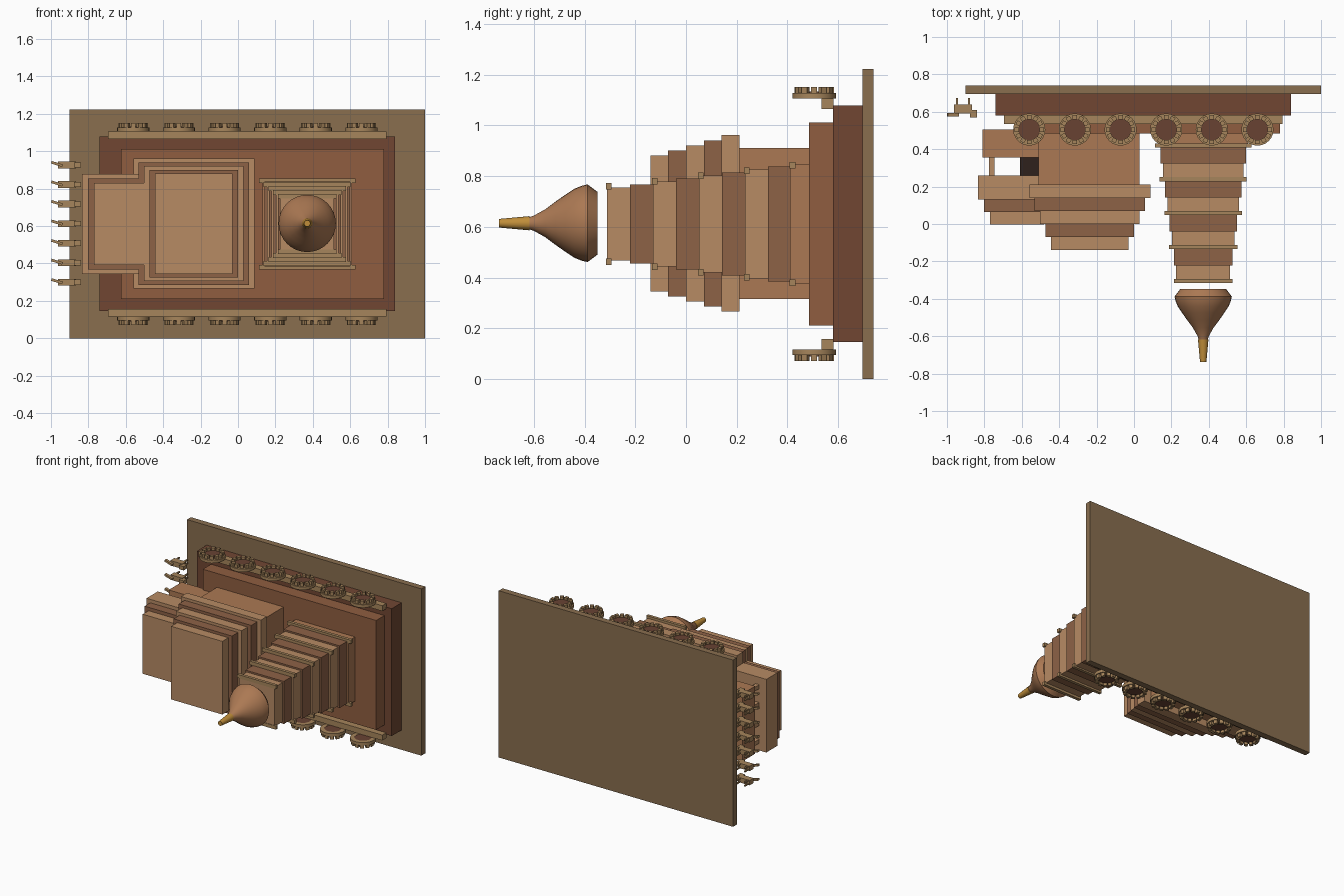
import bpy, bmesh, math
from mathutils import Vector, Matrix

if "Cube" in bpy.data.objects:
    bpy.data.objects.remove(bpy.data.objects["Cube"])

ZC = 0.611  # mirror plane height


def mat(name, r, g, b):
    m = bpy.data.materials.new(name)
    m.diffuse_color = tuple((c / 255) ** 2.2 for c in (r, g, b)) + (1,)
    m.use_nodes = True
    m.node_tree.nodes["Principled BSDF"].inputs["Base Color"].default_value = m.diffuse_color
    return m


GROUND = mat("ground_stone", 136, 110, 80)
BASE = mat("base_stone", 112, 72, 54)
RED = mat("red_stone", 142, 94, 66)
WALL = mat("wall_stone", 170, 120, 84)
LIGHT = mat("light_stone", 182, 138, 100)
DARK = mat("dark_stone", 140, 98, 72)
TRIM = mat("trim_stone", 165, 132, 92)
HUB = mat("hub_stone", 104, 68, 54)
DOOR = mat("door_shadow", 50, 38, 34)
GOLD = mat("gold", 190, 140, 60)


def finish(bm, name, m):
    bmesh.ops.recalc_face_normals(bm, faces=bm.faces)
    me = bpy.data.meshes.new(name)
    bm.to_mesh(me)
    bm.free()
    me.materials.append(m)
    ob = bpy.data.objects.new(name, me)
    bpy.context.collection.objects.link(ob)
    return ob


def add_box(bm, x, y, z, rot=None):
    size = [b - a for a, b in (x, y, z)]
    mid = Vector([(a + b) / 2 for a, b in (x, y, z)])
    M = Matrix.Translation(mid) @ Matrix.Diagonal((*size, 1))
    bmesh.ops.create_cube(bm, size=1, matrix=(rot @ M) if rot else M)


def box(name, x, y, z, m):
    bm = bmesh.new()
    add_box(bm, x, y, z)
    return finish(bm, name, m)


def lathe(name, profile, centre, M, m, n=32, closed=False):
    # profile points are (radius, height along local z)
    bm = bmesh.new()
    vs = [bm.verts.new((r, 0, h)) for r, h in profile]
    pairs = list(zip(vs, vs[1:])) + ([(vs[-1], vs[0])] if closed else [])
    es = [bm.edges.new(p) for p in pairs]
    bmesh.ops.spin(bm, geom=vs + es, cent=(0, 0, 0), axis=(0, 0, 1),
                   angle=math.tau, steps=n, use_merge=True)
    bmesh.ops.remove_doubles(bm, verts=bm.verts, dist=1e-5)
    bm.transform(Matrix.Translation(centre) @ M)
    return finish(bm, name, m)


def smooth(ob, angle=35):
    bpy.ops.object.select_all(action='DESELECT')
    ob.select_set(True)
    bpy.context.view_layer.objects.active = ob
    bpy.ops.object.shade_smooth_by_angle(angle=math.radians(angle))


# ground slab and stepped platform
box("ground_slab", (-0.9, 1.0), (0.695, 0.74), (0, 1.222), GROUND)
box("lower_platform", (-0.74, 0.84), (0.58, 0.695), (0.145, 1.078), BASE)
box("upper_platform", (-0.625, 0.78), (0.485, 0.58), (0.21, 1.012), RED)

# main hall with stepped roof
box("hall_walls", (-0.51, 0.03), (0.21, 0.485), (0.315, 0.91), WALL)
for i in range(5):
    d = 0.029 * i
    y = 0.21 - 0.07 * i
    z = 0.348 - 0.02 * i
    box(f"hall_roof_tier_{i + 1}", (-0.56 + d, 0.087 - d), (y - 0.07, y),
        (ZC + 0.002 - z, ZC + 0.002 + z), DARK if i % 2 else LIGHT)

# open front pavilion with pillars and stepped roof
box("pavilion_base", (-0.81, -0.5), (0.355, 0.505), (0.365, 0.86), WALL)
bm = bmesh.new()
for z in (0.41, 0.54, 0.68, 0.81):
    add_box(bm, (-0.775, -0.745), (0.255, 0.36), (z - 0.015, z + 0.015))
finish(bm, "pavilion_pillars", LIGHT)
box("hall_doorway", (-0.61, -0.5), (0.26, 0.355), (0.47, 0.755), DOOR)
for i in range(3):
    d = 0.031 * i
    y = (0.26, 0.13, 0.065, -0.002)
    z = 0.268 - 0.025 * i
    box(f"pavilion_roof_tier_{i + 1}", (-0.833 + d, -0.42 - d), (y[i + 1], y[i]),
        (ZC - z, ZC + z), DARK if i == 1 else LIGHT)

# tapering tower, with trim bars on its two sides
TX = 0.37
box("tower_foot", (TX - 0.24, TX + 0.24), (0.41, 0.49), (ZC - 0.235, ZC + 0.235), WALL)
for i in range(8):
    w = (0.455 - 0.0238 * i) / 2
    y = 0.415 - 0.0908 * i
    box(f"tower_tier_{i + 1}", (TX - w, TX + w), (y - 0.0908, y),
        (ZC - w, ZC + w), LIGHT if i % 2 else DARK)
bm = bmesh.new()
for i in range(5):
    y = 0.42 - 0.181 * i
    hx = 0.258 - 0.0252 * i
    hz = 0.244 - 0.0207 * i
    for s in (-1, 1):
        zz = sorted((ZC + s * hz, ZC + s * (hz - 0.026)))
        add_box(bm, (TX - hx, TX + hx), (y - 0.011, y + 0.011), zz)
finish(bm, "tower_trim_bars", TRIM)

# crown stone and spire, pointing toward -y
TO_FRONT = Matrix.Rotation(math.radians(90), 4, 'X')
crown = [(0, .348), (.123, .348), (.153, .388), (.148, .41), (.136, .44), (.113, .475),
         (.085, .515), (.055, .555), (.03, .6), (.022, .625), (0, .625)]
smooth(lathe("tower_crown", crown, (TX, 0, ZC + 0.003), TO_FRONT, WALL))
spire = [(0, .617), (.028, .617), (.017, .737), (0, .737)]
smooth(lathe("tower_spire", spire, (TX, 0, ZC + 0.003), TO_FRONT, GOLD, 16))

# wheel rows and their ledges on both sides
for s, side in ((1, "upper"), (-1, "lower")):
    flip = Matrix.Diagonal((1, 1, s, 1))
    z = sorted((ZC + s * 0.454, ZC + s * 0.494))
    box(f"{side}_ledge", (-0.695, 0.795), (0.535, 0.582), z, TRIM)
    for k in range(6):
        c = (-0.56 + 0.244 * k, 0.505, ZC)
        rim = [(.056, .494), (.086, .494), (.086, .516), (.056, .516)]
        smooth(lathe(f"{side}_wheel_rim_{k + 1}", rim, c, flip, TRIM, 24, True))
        hub = [(0, .496), (.057, .496), (.057, .522), (0, .522)]
        smooth(lathe(f"{side}_wheel_hub_{k + 1}", hub, c, flip, HUB, 24))
        bm = bmesh.new()
        for j in range(12):
            add_box(bm, (.055, .078), (-.012, .012), (.51, .54),
                    Matrix.Rotation(j * math.tau / 12, 4, 'Z'))
        bm.transform(Matrix.Translation(c) @ flip)
        finish(bm, f"{side}_wheel_studs_{k + 1}", TRIM)

# seven small horses in front of the pavilion
for k in range(7):
    z = ZC + 0.002 + (k - 3) * 0.1045
    bm = bmesh.new()
    add_box(bm, (-0.963, -0.867), (0.592, 0.638), (z - 0.018, z + 0.018))
    add_box(bm, (-0.877, -0.84), (0.57, 0.61), (z - 0.014, z + 0.014))
    for x in (-0.947, -0.883):
        for dz in (-0.012, 0.012):
            add_box(bm, (x - 0.005, x + 0.005), (0.635, 0.675), (z + dz - 0.005, z + dz + 0.005))
    tail = Matrix.Translation((-0.95, 0.586, z)) @ Matrix.Rotation(math.radians(17), 4, 'Y')
    add_box(bm, (-0.05, 0.012), (-0.012, 0.008), (-0.007, 0.007), tail)
    finish(bm, f"horse_{k + 1}", TRIM)
